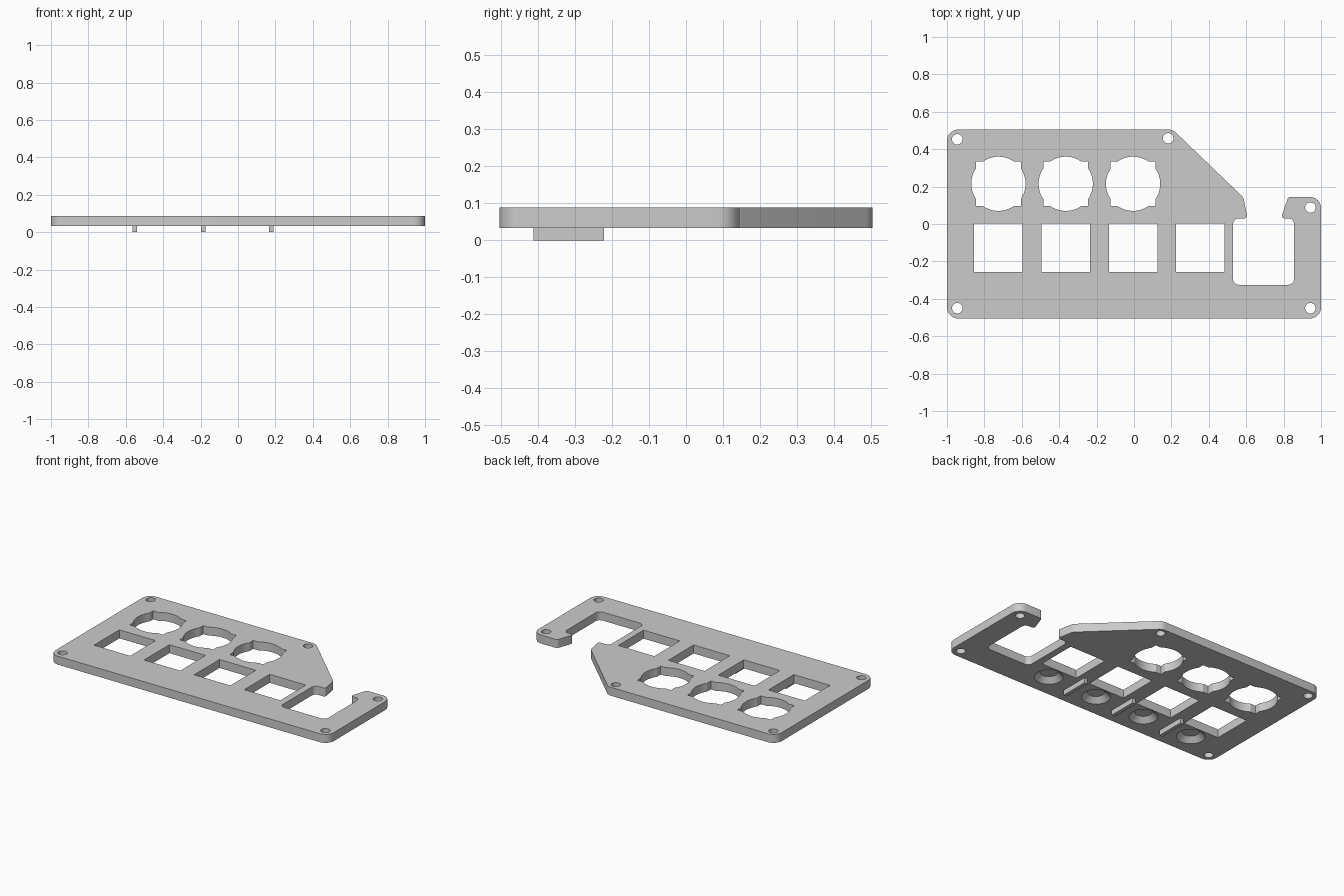
import bpy, bmesh
from math import sin, cos, acos, pi
from mathutils import Vector

BOTTOM, TOP = 0.033, 0.088
PITCH = 0.36
GREY = (0.6, 0.6, 0.6, 1)

if "Cube" in bpy.data.objects:
    bpy.data.objects.remove(bpy.data.objects["Cube"])

grey = bpy.data.materials.new("light grey")
grey.use_nodes = True
grey.diffuse_color = GREY
grey.node_tree.nodes["Principled BSDF"].inputs["Base Color"].default_value = GREY


def prism(name, points, z0, z1, top_scale=1.0):
    """Solid from a counter-clockwise outline; the top may shrink."""
    n = len(points)
    centre = sum((Vector(p) for p in points), Vector((0, 0))) / n
    bm = bmesh.new()
    low = [bm.verts.new((x, y, z0)) for x, y in points]
    high = [bm.verts.new((*(centre + (Vector(p) - centre) * top_scale), z1)) for p in points]
    bm.faces.new(low[::-1])
    bm.faces.new(high)
    for i in range(n):
        j = (i + 1) % n
        bm.faces.new((low[i], low[j], high[j], high[i]))
    mesh = bpy.data.meshes.new(name)
    bm.to_mesh(mesh)
    bm.free()
    mesh.materials.append(grey)
    obj = bpy.data.objects.new(name, mesh)
    bpy.context.collection.objects.link(obj)
    return obj


def rounded(corners, steps=8):
    """Outline with each (x, y, radius) corner replaced by an arc."""
    out = []
    for i, (x, y, r) in enumerate(corners):
        p = Vector((x, y))
        a = (Vector(corners[i - 1][:2]) - p).normalized()
        b = (Vector(corners[(i + 1) % len(corners)][:2]) - p).normalized()
        half = a.angle(b) / 2
        centre = p + (a + b).normalized() * (r / sin(half))
        reach = r * cos(half) / sin(half)
        start, end = p + a * reach - centre, p + b * reach - centre
        sweep = pi - 2 * half
        for k in range(steps + 1):
            t = k / steps * sweep
            out.append(tuple(centre + (start * sin(sweep - t) + end * sin(t)) / sin(sweep)))
    return out


def circle(x, y, r, n=40):
    return [(x + r * cos(2 * pi * k / n), y + r * sin(2 * pi * k / n)) for k in range(n)]


def rectangle(x0, x1, y0, y1):
    return [(x0, y0), (x1, y0), (x1, y1), (x0, y1)]


def notched_circle(x, y, r, half):
    """Union of a circle and a slightly poking square."""
    spread, pts = acos(half / r), []
    for q in range(4):
        turn = q * pi / 2
        for k in range(17):
            t = turn + spread * (k / 8 - 1)
            pts.append((x + r * cos(t), y + r * sin(t)))
        t = turn + pi / 4
        pts.append((x + half * 2 ** 0.5 * cos(t), y + half * 2 ** 0.5 * sin(t)))
    return pts


# Plate outline with the sloped shoulder and the open bay on the left
plate = prism("plate", rounded([
    (-1, -0.505, 0.06), (1, -0.505, 0.06), (1, 0.145, 0.06),
    (0.825, 0.145, 0.015), (0.785, 0.03, 0.015), (0.855, 0.03, 0.03),
    (0.855, -0.325, 0.03), (0.53, -0.325, 0.03), (0.53, 0.03, 0.03),
    (0.607, 0.03, 0.015), (0.585, 0.142, 0.04), (0.207, 0.505, 0.06),
    (-1, 0.505, 0.06)]), BOTTOM, TOP)

# Cutters: square switch openings, underside recesses, round openings, screw holes
cutters = []
z0, z1 = BOTTOM - 0.05, TOP + 0.05
for i in range(4):
    x = -0.725 + PITCH * i
    cutters.append(prism("square_cutter", rectangle(x - 0.13, x + 0.13, -0.257, 0.003), z0, z1))
    cutters.append(prism("recess_cutter", circle(x, -0.35, 0.085), BOTTOM - 0.001, BOTTOM + 0.032, 0.6))
    if i < 3:
        cutters.append(prism("round_cutter", notched_circle(x, 0.215, 0.145, 0.12), z0, z1))
for x, y in [(-0.945, 0.453), (0.183, 0.458), (0.943, 0.088), (-0.945, -0.45), (0.943, -0.45)]:
    cutters.append(prism("screw_cutter", circle(x, y, 0.028), z0, z1))

bpy.context.view_layer.objects.active = plate
for cutter in cutters:
    cutter.hide_render = True
    mod = plate.modifiers.new("cut", "BOOLEAN")
    mod.operation, mod.solver, mod.object = "DIFFERENCE", "EXACT", cutter
    bpy.ops.object.modifier_apply(modifier=mod.name)
    bpy.data.objects.remove(cutter)

bpy.ops.object.select_all(action="DESELECT")
plate.select_set(True)
bpy.ops.object.shade_smooth_by_angle(angle=pi / 6)

# Thin ribs hanging below, between the recesses
for i in range(3):
    x = -0.552 + 0.365 * i
    prism(f"rib_{i + 1}", rectangle(x - 0.012, x + 0.012, -0.413, -0.222), 0, BOTTOM + 0.002)
